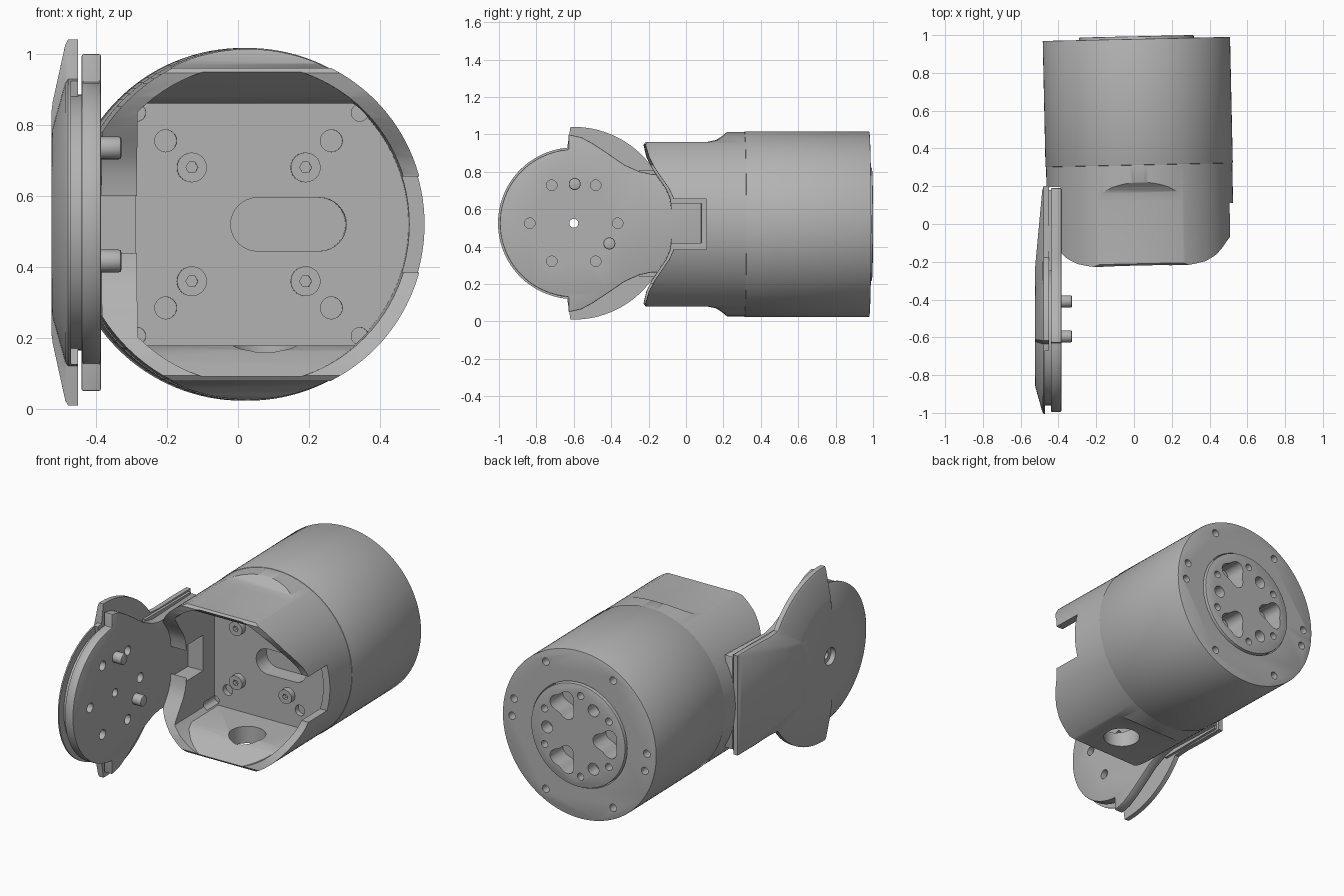
import bpy, bmesh, math
from mathutils import Matrix
from math import sin, cos, radians, pi

if "Cube" in bpy.data.objects:
    bpy.data.objects.remove(bpy.data.objects["Cube"])

grey = bpy.data.materials.new("mid grey")
grey.use_nodes = True
grey.diffuse_color = (0.45, 0.45, 0.45, 1)
grey.node_tree.nodes["Principled BSDF"].inputs["Base Color"].default_value = (0.45, 0.45, 0.45, 1)

CZ = 0.52            # height of the housing axis
HUB = (-0.6, 0.525)  # cover disc centre in y, z


def circle(c, r, n=32, a0=0, a1=360):
    full = a1 - a0 == 360
    steps = n if full else n + 1
    return [(c[0] + r * cos(radians(a0 + (a1 - a0) * i / n)),
             c[1] + r * sin(radians(a0 + (a1 - a0) * i / n))) for i in range(steps)]


def place(axis, p, d):
    return {"X": (d, p[0], p[1]), "Y": (p[0], d, p[1]), "Z": (p[0], p[1], d)}[axis]


def loft(name, axis, layers):
    """Skin a stack of matching outlines, each given as (points, distance)."""
    bm = bmesh.new()
    rings = [[bm.verts.new(place(axis, p, d)) for p in pts] for pts, d in layers]
    n = len(rings[0])
    for a, b in zip(rings, rings[1:]):
        for i in range(n):
            j = (i + 1) % n
            bm.faces.new((a[i], a[j], b[j], b[i]))
    bm.faces.new(rings[0])
    bm.faces.new(rings[-1])
    bmesh.ops.recalc_face_normals(bm, faces=bm.faces)
    me = bpy.data.meshes.new(name)
    bm.to_mesh(me)
    bm.free()
    me.materials.append(grey)
    ob = bpy.data.objects.new(name, me)
    bpy.context.collection.objects.link(ob)
    return ob


def prism(name, axis, pts, a, b):
    return loft(name, axis, [(pts, a), (pts, b)])


def rod(name, axis, c, r, a, b, n=24):
    return prism(name, axis, circle(c, r, n), a, b)


def box(name, x, y, z):
    return prism(name, "Z", [(x[0], y[0]), (x[1], y[0]), (x[1], y[1]), (x[0], y[1])], *z)


def bake(ob):
    dg = bpy.context.evaluated_depsgraph_get()
    me = bpy.data.meshes.new_from_object(ob.evaluated_get(dg))
    ob.modifiers.clear()
    ob.data = me


def boolean(ob, tool, op="DIFFERENCE"):
    m = ob.modifiers.new("cut", "BOOLEAN")
    m.object, m.operation, m.solver = tool, op, "EXACT"
    bake(ob)
    bpy.data.objects.remove(tool)


def bevel(ob, w):
    m = ob.modifiers.new("edge", "BEVEL")
    m.width, m.segments, m.limit_method, m.angle_limit = w, 2, "ANGLE", radians(40)
    bake(ob)


def mirrored(half, c):
    """Close a half outline by mirroring it about the height c."""
    return half + [(y, 2 * c - z) for y, z in reversed(half)]


# Front housing: round body, flattened above and below, with a swept mouth
housing = rod("front_housing", "Y", (0, CZ), 0.493, -0.3, 0.312, 128)
side = [(0.4, 1.1), (0.26, 1.03), (0.22, 1.012), (0.195, 0.99), (0.165, 0.97), (0.12, 0.96),
        (-0.21, 0.96), (-0.222, 0.945), (-0.205, 0.88), (-0.175, 0.82), (-0.135, 0.76),
        (-0.1, 0.71), (-0.078, 0.66), (-0.07, 0.6)]
boolean(housing, prism("side_profile", "X", mirrored(side, CZ), -0.7, 0.7), "INTERSECT")
boolean(housing, box("hinge_flat", (-0.8, -0.42), (-0.5, 0.205), (-0.2, 1.2)))

# Cavity with a flared mouth
cavity = rod("cavity", "Y", (0, CZ), 0.45, -0.5, 0.2, 96)
flare = [(0.3, 0.86), (-0.06, 0.86), (-0.11, 0.875), (-0.16, 0.905), (-0.22, 0.948), (-0.6, 0.948)]
boolean(cavity, prism("flare", "X", mirrored(flare, CZ), -0.32, 0.7), "INTERSECT")
boolean(housing, cavity)

# Side notch, hinge window and floor hole
boolean(housing, box("notch", (0.2, 0.7), (-0.3, 0.1), (0.385, 0.655)))
boolean(housing, box("window", (-0.7, -0.2), (-0.07, 0.09), (0.42, 0.63)))
boolean(housing, rod("floor_hole", "Z", (0.04, -0.02), 0.1, -0.1, 0.3, 40))

# Slot and screw holes in the mounting plate
slot = circle((0.2, CZ), 0.075, 16, -90, 90) + circle((0.025, CZ), 0.075, 16, 90, 270)
boolean(housing, prism("slot", "Y", slot, 0.15, 0.3))
body = [housing]
for sx in (-1, 1):
    for sz in (-1, 1):
        boolean(housing, rod("plate_hole", "Y", (sx * 0.233, CZ + sz * 0.235), 0.031, 0.15, 0.23))
        boolean(housing, rod("corner_hole", "Y", (sx * 0.313, CZ + sz * 0.314), 0.024, 0.1, 0.23))
        screw = rod("plate_screw", "Y", (sx * 0.16, CZ + sz * 0.16), 0.042, 0.165, 0.205)
        boolean(screw, rod("socket", "Y", (sx * 0.16, CZ + sz * 0.16), 0.017, 0.1, 0.19, 6))
        body.append(screw)

# Rear housing with rim holes, and the output flange with its pockets
rear = rod("rear_housing", "Y", (0, CZ), 0.496, 0.312, 0.98, 128)
bevel(rear, 0.004)
boolean(rear, rod("flange_seat", "Y", (0, CZ), 0.309, 0.8, 1.1, 64))
flange = rod("output_flange", "Y", (0, CZ), 0.304, 0.8, 0.994, 64)
bevel(flange, 0.005)


def polar(r, deg):
    return (-r * cos(radians(deg)), CZ + r * sin(radians(deg)))


for a in (0, -14, 60, 120, 180, 166, 240, 300):
    boolean(rear, rod("rim_hole", "Y", polar(0.435, a), 0.022, 0.9, 1.1, 16))
for a in (0, 120, 240):
    c = polar(0.185, a)
    pocket = []
    for i in range(36):
        t = 2 * pi * i / 36
        r = 0.075 + 0.014 * cos(3 * (t + radians(a)))
        pocket.append((c[0] + r * cos(t), c[1] + r * sin(t)))
    boolean(flange, prism("pocket", "Y", pocket, 0.87, 1.1))
    boolean(flange, rod("flange_hole", "Y", polar(0.2, a + 60), 0.035, 0.92, 1.1))
    for d in (34, 86):
        boolean(flange, rod("small_hole", "Y", polar(0.24, a + d), 0.021, 0.93, 1.1, 16))
body += [rear, flange]

# The housing sits slightly turned relative to the cover
turn = Matrix.Translation((0.034, 0, 0)) @ Matrix.Rotation(radians(1.25), 4, "Z")
for ob in body:
    ob.data.transform(turn)

# Cover shell: large arc, stepped small arc and hinge strip, domed outside
half = [(0.2, 0.82), (0.05, 0.82), (-0.1, 0.815)] + circle(HUB, 0.515, 20, 35, 92) \
    + circle(HUB, 0.405, 28, 95, 179)
outline = mirrored(half, HUB[1])


def shrink(pts, k, k_hinge):
    return [(HUB[0] + (y - HUB[0]) * (k_hinge if y > -0.15 else k), HUB[1] + (z - HUB[1]) * k)
            for y, z in pts]


shell = loft("cover_shell", "X", [(outline, -0.45), (outline, -0.478),
                                  (shrink(outline, 0.97, 0.97), -0.486),
                                  (shrink(outline, 0.66, 0.5), -0.521),
                                  (shrink(outline, 0.6, 0.44), -0.525)])
# Open gap between the shell and the disc at the free end
boolean(shell, prism("rim_gap", "X", circle(HUB, 0.43, 32, 100, 260) + circle(HUB, 0.36, 32, 260, 100),
                     -0.47, -0.4))
boolean(shell, rod("counterbore", "X", HUB, 0.05, -0.6, -0.495))
boolean(shell, rod("centre_hole", "X", HUB, 0.024, -0.6, -0.4))

# Inner cover disc with stepped tabs, waisted towards the hinge
half = [(0.19, 0.8), (-0.18, 0.787), (-0.25, 0.802), (-0.33, 0.838), (-0.42, 0.9), (-0.5, 0.953),
        (-0.56, 0.985), (-0.628, 1.0)] + circle(HUB, 0.395, 28, 94, 179)
disc = prism("cover_disc", "X", mirrored(half, HUB[1]), -0.44, -0.385)
bevel(disc, 0.006)
spacer = rod("cover_spacer", "X", HUB, 0.36, -0.472, -0.435, 64)
strip = box("hinge_strip", (-0.455, -0.435), (-0.25, 0.18), (0.24, 0.81))
for a in range(0, 360, 60):
    c = circle(HUB, 0.235, 1, a, a + 1)[0]
    boolean(disc, rod("disc_hole", "X", c, 0.028, -0.42, -0.3))
for ob in (disc, spacer):
    boolean(ob, rod("centre_hole", "X", HUB, 0.024, -0.6, -0.3))

# Locating pins on the inner face
pins = []
for c in ((-0.595, 0.735), (-0.41, 0.417)):
    pin = rod("cover_pin", "X", c, 0.032, -0.4, -0.328)
    bevel(pin, 0.007)
    pins.append(pin)

# Smooth round surfaces, keeping the machined edges crisp
bpy.ops.object.select_all(action="DESELECT")
for ob in body + [shell, disc, spacer, strip] + pins:
    ob.select_set(True)
    bpy.context.view_layer.objects.active = ob
bpy.ops.object.shade_smooth_by_angle(angle=radians(30))
